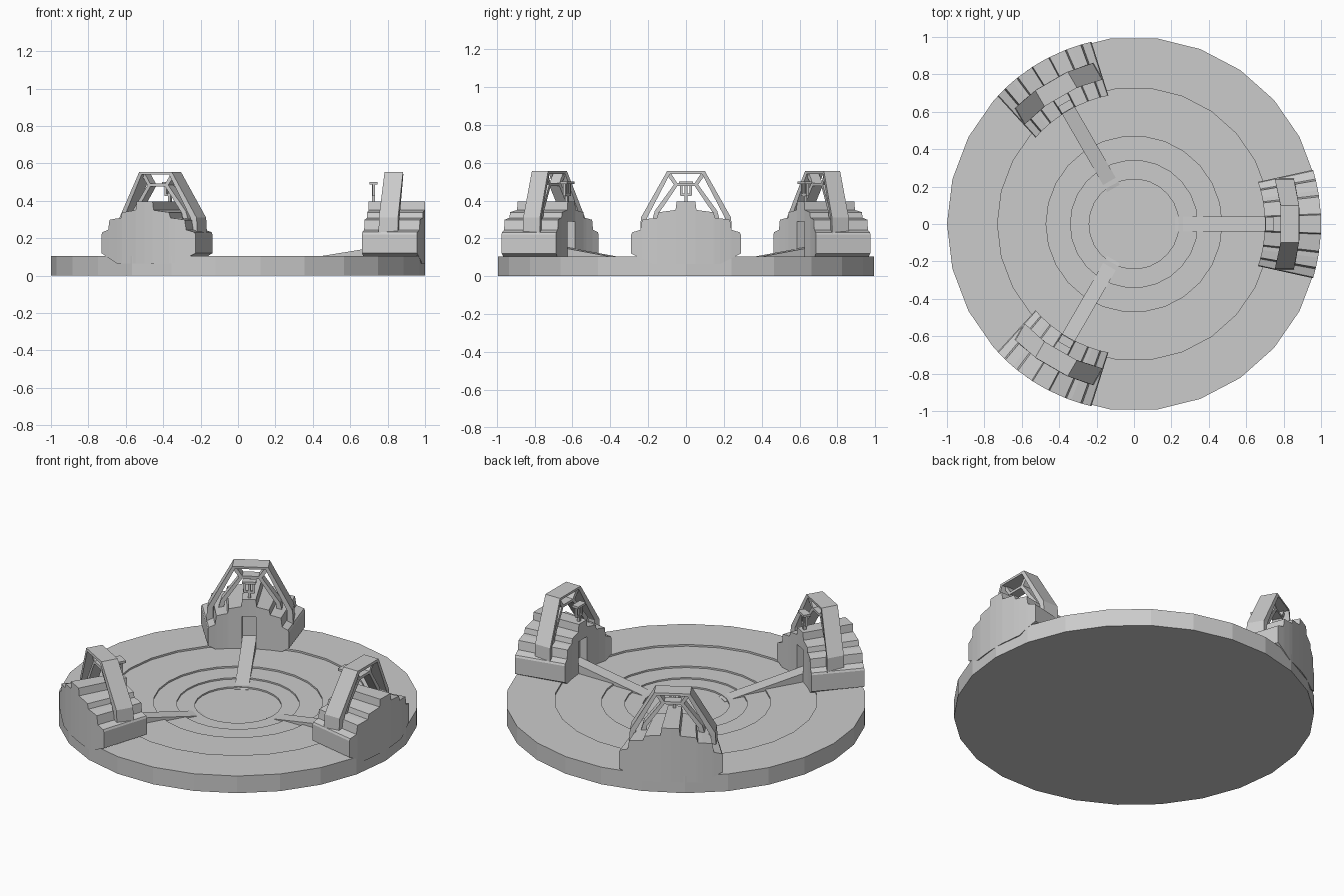
import bpy, bmesh
from math import sin, cos, tau, sqrt, radians

if "Cube" in bpy.data.objects:
    bpy.data.objects.remove(bpy.data.objects["Cube"])


def loft(name, rings, angle=0.0):
    """Bridge equal-sized point rings and cap both ends."""
    bm = bmesh.new()
    loops = [[bm.verts.new(p) for p in ring] for ring in rings]
    n = len(loops[0])
    for a, b in zip(loops, loops[1:]):
        for i in range(n):
            j = (i + 1) % n
            bm.faces.new((a[i], a[j], b[j], b[i]))
    bm.faces.new(loops[0])
    bm.faces.new(loops[-1])
    bmesh.ops.recalc_face_normals(bm, faces=bm.faces)
    mesh = bpy.data.meshes.new(name)
    bm.to_mesh(mesh)
    bm.free()
    ob = bpy.data.objects.new(name, mesh)
    ob.rotation_euler.z = angle
    bpy.context.collection.objects.link(ob)
    return ob


def box(name, x0, x1, y0, y1, z0, z1, angle):
    ring = lambda z: [(x0, y0, z), (x1, y0, z), (x1, y1, z), (x0, y1, z)]
    return loft(name, [ring(z0), ring(z1)], angle)


def curved(r, y, z):
    """Point at radius r, so parts follow the rim of the disc."""
    return (sqrt(r * r - y * y), y, z)


def arch(name, outer, inner, r0, r1, angle):
    """Mirrored frame between an outer and an inner half outline."""
    pairs = list(zip(outer, inner))
    full = [((-a[0], a[1]), (-b[0], b[1])) for a, b in pairs] + pairs[::-1]
    loft(name, [[curved(r0, *a), curved(r1, *a), curved(r1, *b), curved(r0, *b)]
                for a, b in full], angle)


# Stepped round floor, 26 sides
steps = [(1, 0), (1, .105), (.73, .105), (.73, .094), (.47, .094), (.47, .084),
         (.34, .084), (.34, .075), (.24, .075), (.24, .066)]
loft("stepped_floor", [[(r * cos(tau * i / 26), r * sin(tau * i / 26), z)
                        for i in range(26)] for r, z in steps])

# Half skyline of a tower body: width fraction, top height
half = [(0, .395), (.17, .395), (.19, .35), (.5, .338), (.53, .308), (.62, .306),
        (.8, .298), (.83, .245), (.98, .232), (1, .22)]
skyline = [(-f, z) for f, z in half[:0:-1]] + half

for k in range(3):
    a = radians(120 * k)

    # Curved stepped body with tapered underside
    rings = []
    for f, top in skyline:
        low = .065 + max(0, abs(f) - .62) / .38 * .055
        yi, yo = f * .225, f * .29
        rings.append([curved(.70, yi, low), curved(1, yo, low),
                      curved(1, yo, top), curved(.70, yi, top)])
    body = loft(f"tower_body_{k}", rings, a)

    # Doorway recess where the ramp enters
    cutter = box(f"door_cutter_{k}", .6, .745, -.04, .04, .1, .29, a)
    cutter.hide_render = True
    cutter.hide_viewport = True
    mod = body.modifiers.new("doorway", 'BOOLEAN')
    mod.object = cutter
    mod.solver = 'EXACT'

    # Ramp down to the middle
    loft(f"ramp_{k}", [[(.22, y, .05), (.75, y, .05), (.75, y, .154), (.22, y, .068)]
                       for y in (-.039, .039)], a)

    # Outer and inner arches with corner struts
    arch(f"outer_arch_{k}", [(.243, .22), (.238, .31), (.1, .555)],
         [(.205, .22), (.205, .31), (.085, .54)], .79, .888, a)
    arch(f"inner_arch_{k}", [(.18, .29), (.165, .345), (.058, .492)],
         [(.15, .29), (.142, .335), (.046, .476)], .80, .86, a)
    for s in (-1, 1):
        path = [((.1 * s, .535), (.082 * s, .547)), ((.06 * s, .478), (.045 * s, .49))]
        loft(f"corner_strut_{k}_{s}", [[curved(.80, *p), curved(.86, *p),
                                        curved(.86, *q), curved(.80, *q)]
                                       for p, q in path], a)
        box(f"handle_leg_{k}_{s}", .718, .732, s * .025 - .006, s * .025 + .006,
            .43, .49, a)

    # Lookout post with crossbar
    box(f"post_{k}", .717, .733, -.008, .008, .39, .49, a)
    box(f"post_brace_{k}", .718, .732, -.03, .03, .425, .437, a)
    box(f"post_crossbar_{k}", .703, .747, -.038, .038, .486, .5, a)
